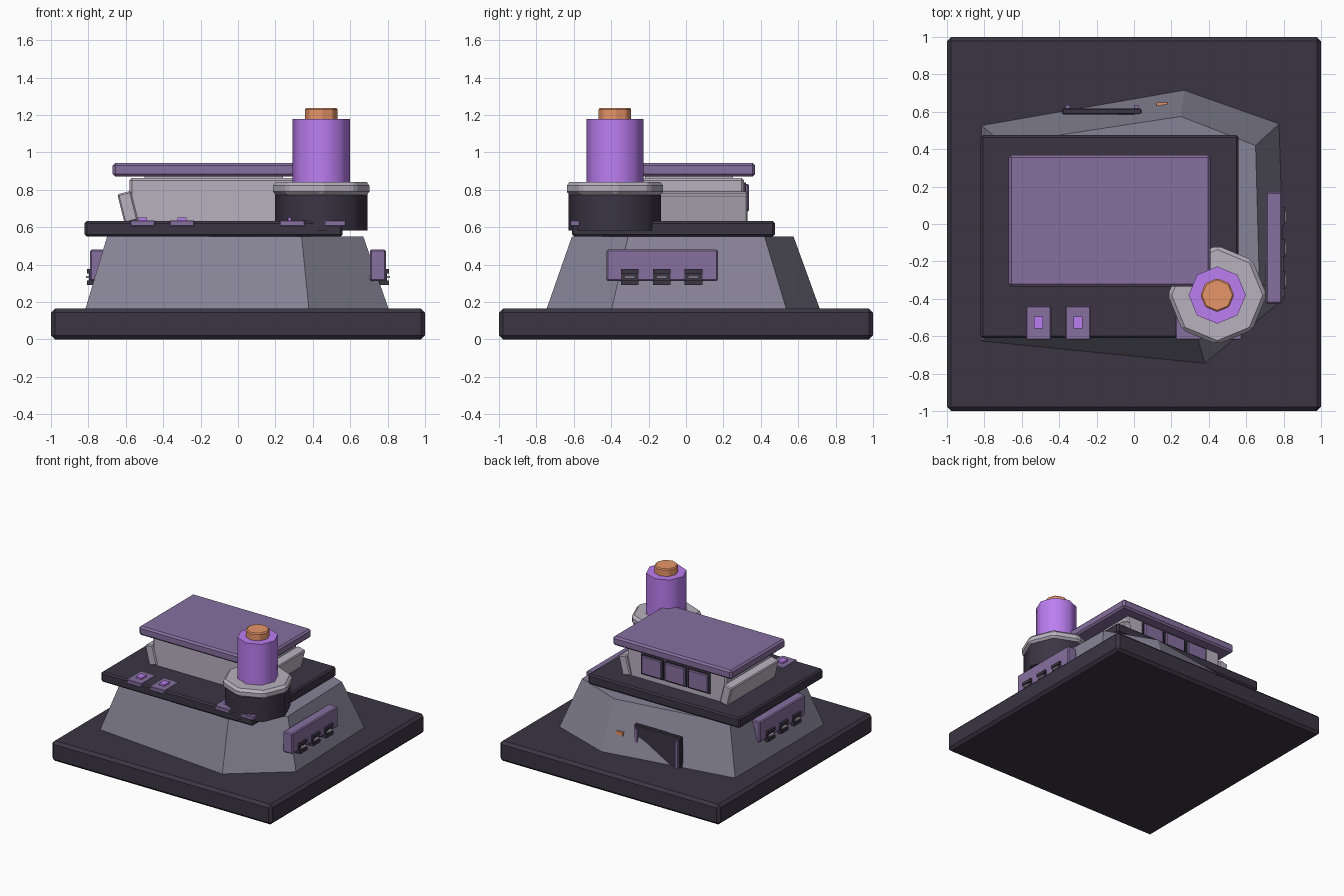
import bpy, bmesh
from math import radians

if "Cube" in bpy.data.objects:
    bpy.data.objects.remove(bpy.data.objects["Cube"])


def material(name, rgb):
    m = bpy.data.materials.new(name)
    m.diffuse_color = (*rgb, 1)
    m.use_nodes = True
    m.node_tree.nodes["Principled BSDF"].inputs["Base Color"].default_value = m.diffuse_color
    return m


DARK = material("dark", (0.043, 0.036, 0.057))
STONE = material("stone", (0.24, 0.225, 0.30))
PALE = material("pale", (0.48, 0.44, 0.52))
MAUVE = material("mauve", (0.24, 0.16, 0.35))
VIOLET = material("violet", (0.50, 0.21, 0.88))
ORANGE = material("orange", (0.80, 0.30, 0.14))


def finish(ob, name, mat, bevel=0):
    ob.name = name
    ob.data.materials.append(mat)
    if bevel:
        mod = ob.modifiers.new("bevel", 'BEVEL')
        mod.width = bevel
        mod.segments = 1
    return ob


def box(name, x, y, z, mat, bevel=0, tilt=0):
    """Box from (min, max) ranges on each axis, tilted about y."""
    r = (x, y, z)
    bpy.ops.mesh.primitive_cube_add(size=1, location=[(a + b) / 2 for a, b in r])
    ob = bpy.context.object
    ob.scale = [b - a for a, b in r]
    bpy.ops.object.transform_apply(location=False, rotation=False, scale=True)
    ob.rotation_euler.y = tilt
    return finish(ob, name, mat, bevel)


def octagon(name, radius, z0, z1, mat, bevel=0, smooth=False):
    bpy.ops.mesh.primitive_cylinder_add(vertices=8, radius=radius, depth=z1 - z0,
                                        location=(0.445, -0.38, (z0 + z1) / 2))
    ob = finish(bpy.context.object, name, mat, bevel)
    if smooth:
        bpy.ops.object.shade_smooth_by_angle(angle=radians(50))
    return ob


# Ground slab
box("base_slab", (-1, 1), (-1, 1), (0, 0.165), DARK, 0.022)

# Sloping six-sided bunker body
low = [(-0.82, -0.63), (0.38, -0.75), (0.81, -0.40), (0.78, 0.54), (0.27, 0.72), (-0.82, 0.53)]
high = [(-0.70, -0.52), (0.34, -0.61), (0.67, -0.31), (0.65, 0.42), (0.25, 0.575), (-0.70, 0.43)]
bm = bmesh.new()
lo = [bm.verts.new((x, y, 0.15)) for x, y in low]
hi = [bm.verts.new((x, y, 0.55)) for x, y in high]
bm.faces.new(lo[::-1])
bm.faces.new(hi)
for i in range(6):
    j = (i + 1) % 6
    bm.faces.new((lo[i], lo[j], hi[j], hi[i]))
mesh = bpy.data.meshes.new("bunker_body")
bm.to_mesh(mesh)
bm.free()
body = bpy.data.objects.new("bunker_body", mesh)
bpy.context.collection.objects.link(body)
finish(body, "bunker_body", STONE)

# Deck, cabin and roof
box("deck", (-0.82, 0.56), (-0.61, 0.475), (0.55, 0.633), DARK, 0.012)
box("cabin", (-0.58, 0.32), (-0.28, 0.31), (0.62, 0.862), PALE, 0.012)
box("roof_core", (-0.5, 0.24), (-0.22, 0.25), (0.85, 0.88), PALE)
box("roof", (-0.67, 0.41), (-0.335, 0.37), (0.87, 0.943), MAUVE, 0.014)

# Outward-leaning end panels of the cabin
for side in (-1, 1):
    cx = -0.13 + side * 0.46
    box("cabin_end_panel", (cx - 0.037, cx + 0.037), (-0.29, 0.33), (0.627, 0.787),
        PALE, 0.008, side * radians(14))

# Rear cabin windows with dark surrounds
for i in (-1, 0, 1):
    cx = -0.13 + i * 0.212
    box("window_frame", (cx - 0.1, cx + 0.1), (0.30, 0.322), (0.675, 0.84), DARK)
    box("window", (cx - 0.09, cx + 0.09), (0.30, 0.336), (0.685, 0.832), MAUVE, 0.006)

# Side equipment panels with slotted ports
for side in (-1, 1):
    def span(a, b):
        return tuple(sorted((side * a, side * b)))
    box("side_panel", span(0.705, 0.79), (-0.425, 0.17), (0.312, 0.48), MAUVE, 0.008)
    for cy in (-0.30, -0.13, 0.04):
        # Port is a frame around a recess with a pale slit
        for dz in (-0.031, 0.031):
            box("port_rail", span(0.74, 0.808), (cy - 0.047, cy + 0.047),
                (0.333 + dz - 0.012, 0.333 + dz + 0.012), DARK)
        box("port_core", span(0.74, 0.797), (cy - 0.047, cy + 0.047), (0.31, 0.356), DARK)
        box("port_slit", span(0.79, 0.814), (cy - 0.028, cy + 0.028), (0.327, 0.339), PALE)

# Clamps on the front edge of the deck
for cx in (-0.51, -0.30, 0.29, 0.51):
    box("deck_clamp", (cx - 0.066, cx + 0.066), (-0.618, -0.44), (0.605, 0.637), MAUVE, 0.004)
    box("clamp_button", (cx - 0.024, cx + 0.024), (-0.56, -0.495), (0.63, 0.651), VIOLET)

# Corner turret
octagon("turret_drum", 0.247, 0.583, 0.775, DARK, smooth=True)
octagon("turret_collar", 0.265, 0.77, 0.842, PALE, 0.02)
octagon("turret_tank", 0.153, 0.83, 1.178, VIOLET, smooth=True)
octagon("turret_cap", 0.09, 1.17, 1.237, ORANGE, 0.008)

# Rear doorway with posts and a small lamp
box("door", (-0.385, 0.04), (0.585, 0.618), (0.16, 0.415), DARK, 0.006)
for cx in (-0.355, 0.012):
    box("door_post", (cx - 0.012, cx + 0.012), (0.60, 0.635), (0.16, 0.385), MAUVE)
box("door_lamp", (0.12, 0.18), (0.62, 0.65), (0.305, 0.335), ORANGE)
